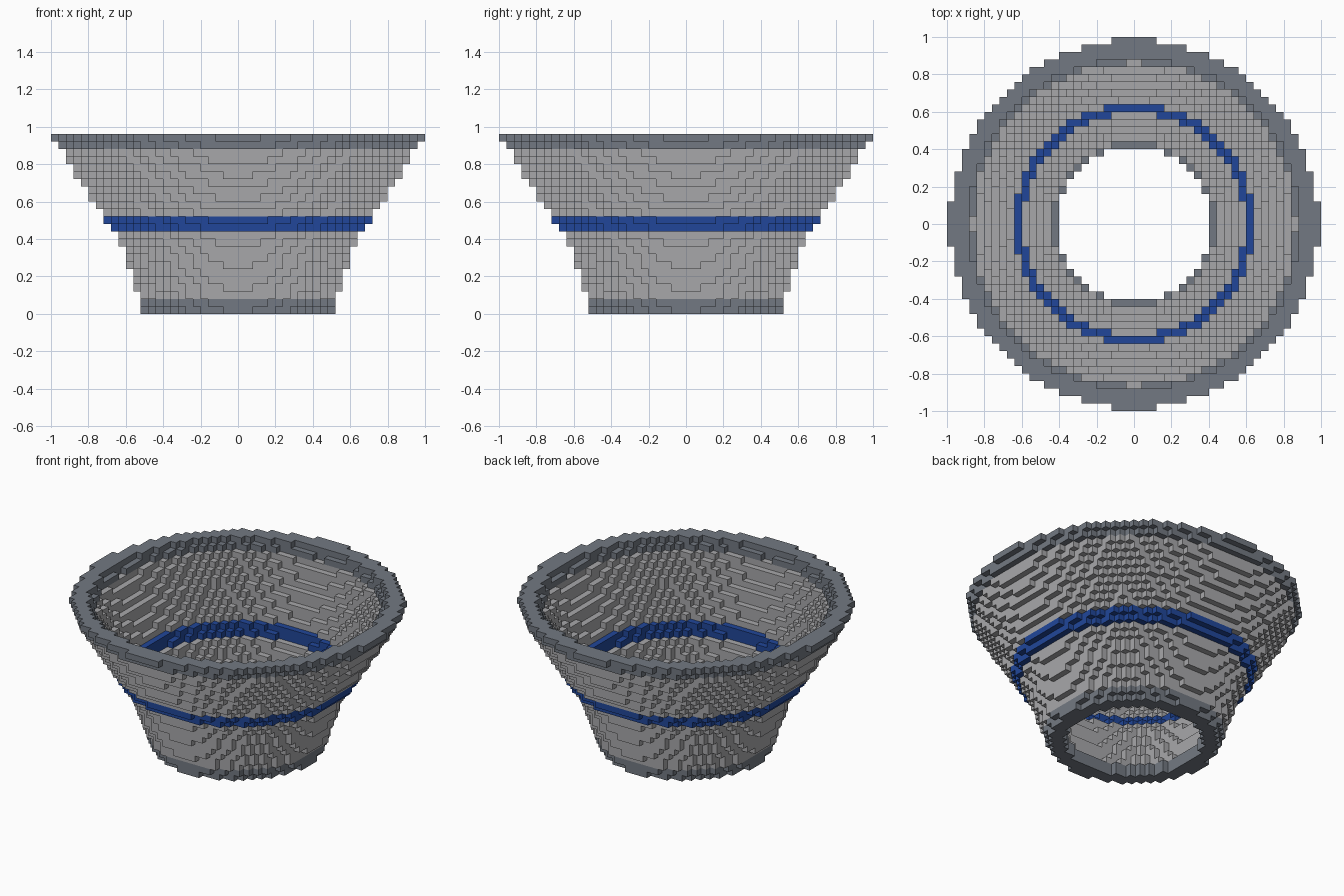
import bpy
import bmesh
from mathutils import Vector

if "Cube" in bpy.data.objects:
    bpy.data.objects.remove(bpy.data.objects["Cube"], do_unlink=True)

CELL = 0.04      # block size
HALF = 25        # blocks from the axis to the widest edge
WALL = 2.5       # wall thickness in blocks

# Outer profile: (layer, radius in blocks)
PROFILE = [(0, 12.65), (8, 15.3), (10, 16.4), (11, 17.27), (23, 24.65)]


def make_material(name, color):
    mat = bpy.data.materials.new(name)
    mat.use_nodes = True
    mat.diffuse_color = (*color, 1)
    mat.node_tree.nodes["Principled BSDF"].inputs["Base Color"].default_value = (*color, 1)
    return mat


light_gray = make_material("light gray", (0.39, 0.39, 0.402))
dark_gray = make_material("dark gray", (0.171, 0.191, 0.223))
blue = make_material("blue", (0.015, 0.062, 0.32))


def radius(layer):
    for (z0, r0), (z1, r1) in zip(PROFILE, PROFILE[1:]):
        if layer <= z1:
            return r0 + (r1 - r0) * (layer - z0) / (z1 - z0)


def ring_cells(layer):
    outer = radius(layer)
    inner = outer - WALL
    return {(i, j, layer)
            for i in range(-HALF, HALF) for j in range(-HALF, HALF)
            if inner < Vector((i + 0.5, j + 0.5)).length <= outer}


# All blocks of the flared wall
cells = set()
for layer in range(24):
    cells |= ring_cells(layer)


def build_part(name, first, last, material):
    """Skin the blocks of layers first..last, leaving out buried faces."""
    bm = bmesh.new()
    for cell in sorted(c for c in cells if first <= c[2] <= last):
        center = Vector(cell) + Vector((0.5, 0.5, 0.5))
        for axis in range(3):
            for sign in (-1, 1):
                normal = Vector((0, 0, 0))
                normal[axis] = sign
                if tuple(int(a + b) for a, b in zip(cell, normal)) in cells:
                    continue
                side = Vector((0, 0, 0))
                side[(axis + 1) % 3] = 0.5
                up = normal.cross(side)
                mid = center + normal / 2
                corners = (mid - side - up, mid + side - up,
                           mid + side + up, mid - side + up)
                bm.faces.new([bm.verts.new(p * CELL) for p in corners])
    bmesh.ops.remove_doubles(bm, verts=bm.verts, dist=CELL / 100)
    mesh = bpy.data.meshes.new(name)
    bm.to_mesh(mesh)
    bm.free()
    mesh.materials.append(material)
    bpy.context.collection.objects.link(bpy.data.objects.new(name, mesh))


build_part("base_ring", 0, 1, dark_gray)
build_part("lower_wall", 2, 10, light_gray)
build_part("blue_band", 11, 12, blue)
build_part("upper_wall", 13, 21, light_gray)
build_part("top_rim", 22, 23, dark_gray)
